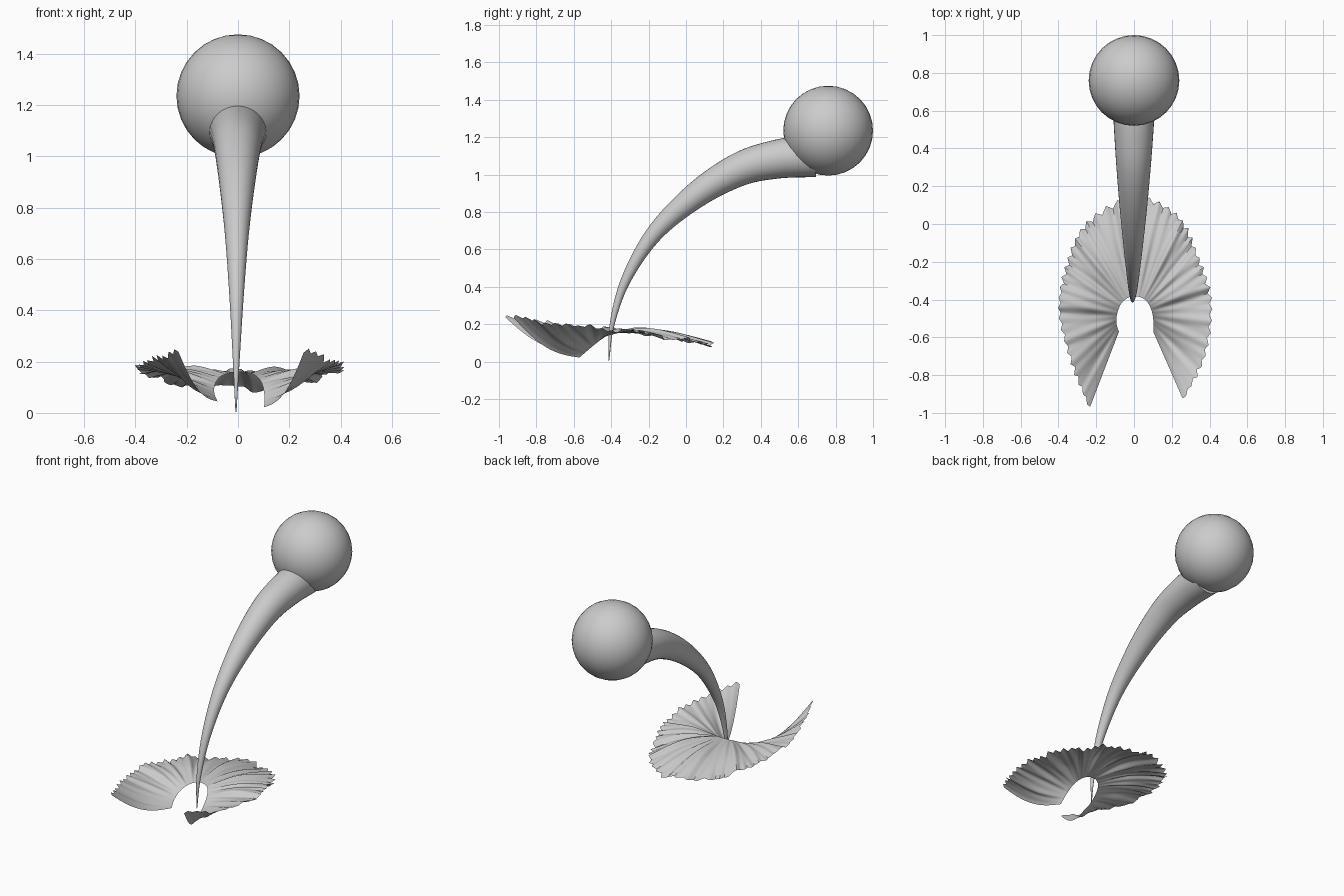
import bpy, bmesh, math, random
from mathutils import Vector

if "Cube" in bpy.data.objects:
    bpy.data.objects.remove(bpy.data.objects["Cube"])

random.seed(4)


def spline(points, t):
    """Catmull-Rom through tuples of any length, t in 0..1."""
    n = len(points) - 1
    f = min(max(t, 0), 1) * n
    i = min(int(f), n - 1)
    u = f - i
    b, c = points[i], points[i + 1]
    a = points[i - 1] if i else [2 * p - q for p, q in zip(b, c)]
    d = points[i + 2] if i + 2 <= n else [2 * q - p for p, q in zip(b, c)]
    return [0.5 * (2 * q + (r - p) * u + (2 * p - 5 * q + 4 * r - s) * u * u
                   + (3 * q - p - 3 * r + s) * u ** 3) for p, q, r, s in zip(a, b, c, d)]


def grid_object(name, rows, closed=False, cap=False, angle=40):
    """Skin rows of points with quads."""
    bm = bmesh.new()
    vs = [[bm.verts.new(p) for p in row] for row in rows]
    n = len(rows[0])
    for r0, r1 in zip(vs, vs[1:]):
        for j in range(n if closed else n - 1):
            k = (j + 1) % n
            bm.faces.new((r0[j], r0[k], r1[k], r1[j]))
    if cap:
        bm.faces.new(vs[0][::-1])
        bm.faces.new(vs[-1])
    if closed:
        bmesh.ops.recalc_face_normals(bm, faces=bm.faces)
    me = bpy.data.meshes.new(name)
    bm.to_mesh(me)
    bm.free()
    ob = bpy.data.objects.new(name, me)
    bpy.context.collection.objects.link(ob)
    bpy.ops.object.select_all(action='DESELECT')
    ob.select_set(True)
    bpy.context.view_layer.objects.active = ob
    bpy.ops.object.shade_smooth_by_angle(angle=math.radians(angle))
    return ob


# Ball at the end of the stem
bpy.ops.mesh.primitive_uv_sphere_add(segments=32, ring_count=16, radius=0.24,
                                     location=(0, 0.76, 1.235))
ball = bpy.context.object
ball.name = "ball"
bpy.ops.object.shade_smooth()

# Curved tapering stem: y, z, radius
stem_path = [(-0.413, 0.003, 0.002), (-0.395, 0.20, 0.013), (-0.32, 0.44, 0.027),
             (-0.165, 0.69, 0.046), (0.06, 0.895, 0.070), (0.29, 1.03, 0.090),
             (0.49, 1.083, 0.104), (0.685, 1.102, 0.115)]
rings = []
STEPS, SIDES = 48, 32
for i in range(STEPS + 1):
    t = i / STEPS
    y, z, r = spline(stem_path, t)
    p0, p1 = spline(stem_path, t - 0.01), spline(stem_path, t + 0.01)
    tan = Vector((0, p1[0] - p0[0], p1[1] - p0[1])).normalized()
    up = Vector((0, -tan.z, tan.y))
    centre = Vector((-0.008 * (1 - t), y, z))
    rings.append([centre + r * (math.cos(a) * Vector((1, 0, 0)) + math.sin(a) * up)
                  for a in (2 * math.pi * j / SIDES for j in range(SIDES))])
grid_object("stem", rings, closed=True, cap=True)

# Horseshoe ruffled leaf: inner and outer rims, from left end round the back to right end
inner = [(-0.08, -0.57, 0.045), (-0.092, -0.53, 0.075), (-0.09, -0.48, 0.11),
         (-0.07, -0.425, 0.14), (-0.035, -0.392, 0.155), (0.005, -0.383, 0.16),
         (0.045, -0.392, 0.155), (0.075, -0.42, 0.14), (0.095, -0.465, 0.11),
         (0.103, -0.52, 0.065), (0.102, -0.57, 0.022)]
outer = [(-0.235, -0.975, 0.245), (-0.33, -0.73, 0.205), (-0.395, -0.46, 0.18),
         (-0.355, -0.22, 0.15), (-0.25, 0.0, 0.115), (0.0, 0.135, 0.095),
         (0.225, 0.045, 0.105), (0.335, -0.17, 0.145), (0.405, -0.41, 0.175),
         (0.375, -0.69, 0.20), (0.26, -0.93, 0.245)]
TEETH, PER, ROWS = 46, 8, 18
phases = [random.uniform(0, 6.28) for _ in range(3)]
tooth_len = [random.uniform(0.6, 1.3) for _ in range(TEETH + 1)]
rows = []
for k in range(ROWS + 1):
    v = k / ROWS
    row = []
    for j in range(TEETH * PER + 1):
        t = j / (TEETH * PER)
        a, b = Vector(spline(inner, t)), Vector(spline(outer, t))
        end = abs(2 * t - 1) ** 3
        # saw-toothed outer rim
        saw = 1 - abs(2 * (j % PER) / PER - 1)
        tooth = 0.055 * (saw - 0.5) * tooth_len[j // PER] * v ** 6
        p = a.lerp(b, v + tooth)
        # sag toward the two ends, gentle dome at the back
        p.z += math.sin(math.pi * v) * (0.03 * (1 - end) - 0.055 * end)
        # radial pleats, fading at the inner rim and at the smooth ends
        fold = (math.sin(50 * t + phases[0] + 1.2 * v)
                + 0.7 * math.sin(93 * t + phases[1] - v)
                + 0.5 * math.sin(171 * t + phases[2]))
        p.z += 0.0085 * fold * min(1, 2.2 * v) * (1 - 0.75 * end)
        p.z += 0.008 * (saw - 0.5) * v ** 5
        row.append(p)
    rows.append(row)
grid_object("ruffled_leaf", rows, angle=35)
